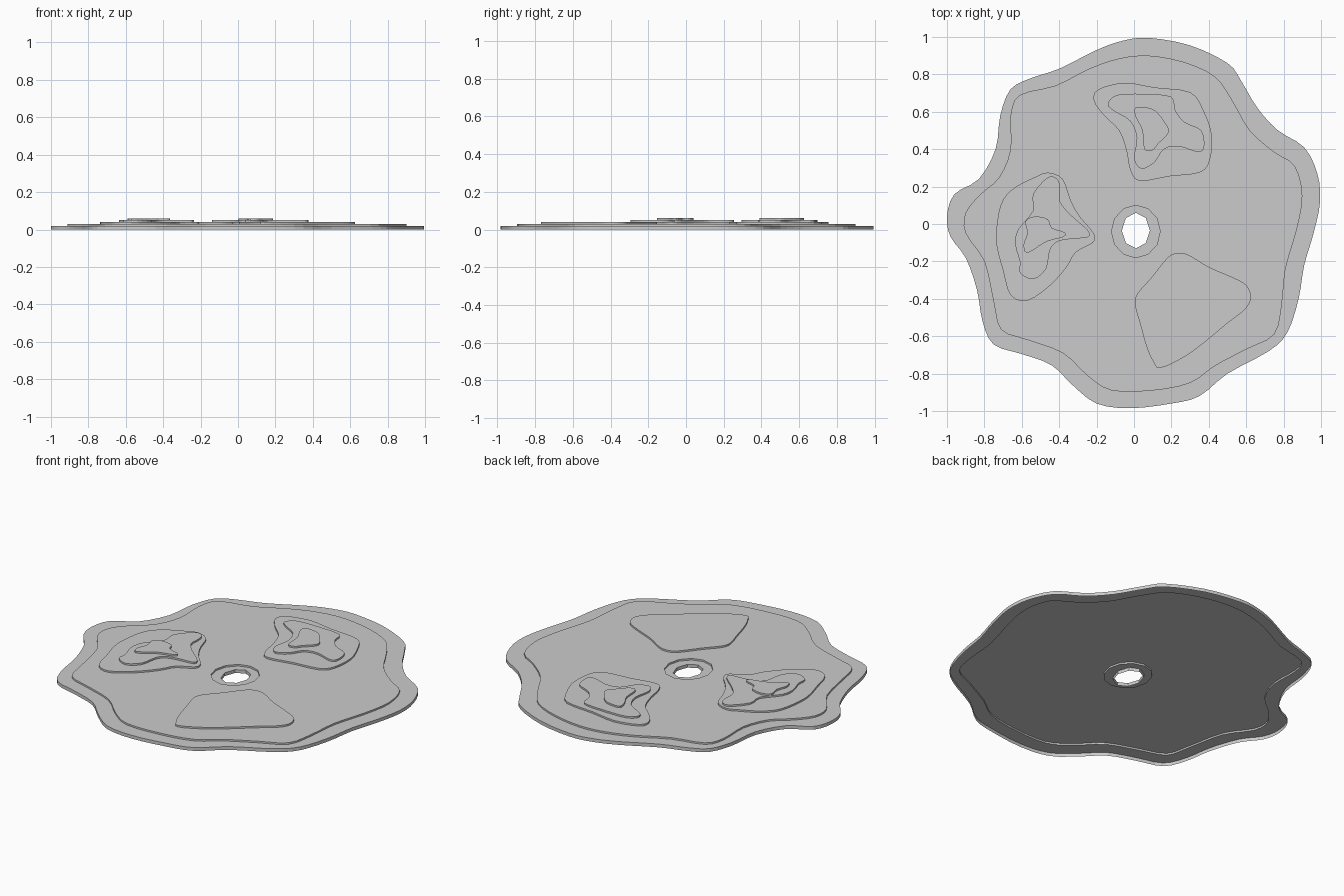
import bpy
import bmesh
import math
from mathutils import Vector

cube = bpy.data.objects.get("Cube")
if cube:
    bpy.data.objects.remove(cube, do_unlink=True)

# One plain grey for the whole terrain
grey = bpy.data.materials.new("stone_grey")
grey.use_nodes = True
grey.diffuse_color = (0.6, 0.6, 0.6, 1)
grey.node_tree.nodes["Principled BSDF"].inputs["Base Color"].default_value = grey.diffuse_color

STEP = 0.01  # height of one contour step; outlines are in hundredths


def smooth_outline(flat, cuts=3):
    """Closed smooth curve through control points given as x, y, x, y..."""
    pts = [Vector(p) * STEP for p in zip(flat[::2], flat[1::2])]
    n = len(pts)
    result = []
    for i in range(n):
        a, b, c, d = (pts[(i + k) % n] for k in (-1, 0, 1, 2))
        for s in range(cuts):
            t = s / cuts
            result.append(b + ((c - a) * t + (a * 2 - b * 5 + c * 4 - d) * t ** 2
                               + (b * 3 - a - c * 3 + d) * t ** 3) / 2)
    return result


def ellipse(x, y, rx, ry, sides):
    angles = [math.tau * i / sides + math.pi / 2 for i in range(sides)]
    return [Vector((x + rx * math.cos(a), y + ry * math.sin(a))) for a in angles]


def add_loop(bm, outline, level):
    verts = [bm.verts.new((p.x, p.y, level * STEP)) for p in outline]
    edges = [bm.edges.new((v, verts[i - 1])) for i, v in enumerate(verts)]
    return verts, edges


def add_wall(bm, outline, bottom, top):
    """Vertical wall along an outline; returns its bottom and top edges."""
    low, low_edges = add_loop(bm, outline, bottom)
    high, high_edges = add_loop(bm, outline, top)
    for i in range(len(low)):
        bm.faces.new((low[i - 1], low[i], high[i], high[i - 1]))
    return low_edges, high_edges


def add_flat(bm, *edge_loops):
    edges = [e for loop in edge_loops for e in loop]
    bmesh.ops.triangle_fill(bm, use_beauty=True, use_dissolve=False,
                            edges=edges, normal=(0, 0, 1))


def finish(bm, name):
    bmesh.ops.recalc_face_normals(bm, faces=bm.faces)
    if sum(f.normal.z * f.calc_area() for f in bm.faces) < 0:
        bmesh.ops.reverse_faces(bm, faces=bm.faces)
    mesh = bpy.data.meshes.new(name)
    bm.to_mesh(mesh)
    bm.free()
    mesh.materials.append(grey)
    bpy.context.collection.objects.link(bpy.data.objects.new(name, mesh))


def slab(name, outline, level):
    """Contour plate one step high, standing on the given level."""
    bm = bmesh.new()
    _, top = add_wall(bm, smooth_outline(outline), level, level + 1)
    add_flat(bm, top)
    finish(bm, name)


# Ground: hollow stepped sheet with a sunken ring around the centre hole
shore = [8, 99.5, 30, 95.5, 50, 86, 57, 77, 66, 62, 77, 50, 91, 41, 98, 27, 99.5, 12, 96, -5,
         91, -22, 88, -40, 82, -58, 72, -68, 50, -80, 35, -92, 20, -96, -2, -98.5, -20, -96,
         -33, -86, -44, -75.5, -60, -69.5, -75, -64.5, -81, -52, -84, -35, -90, -18, -98, -7,
         -100, 4, -96, 16, -83, 24, -74, 40, -71.5, 58, -66, 72, -55, 78, -40, 83, -20, 93,
         -6, 98]
plain = [8, 90, 27, 86.5, 43, 79, 52, 67, 62, 50, 75, 38.5, 86, 31, 90, 15, 87, -3, 81, -24,
         79, -43, 75, -59, 60, -67, 43, -76, 30, -85, 10, -89, -12, -89, -25, -81, -38, -69,
         -57, -62, -71, -56.5, -75, -42, -80, -20, -90, -5, -90, 6, -82, 16, -72, 25,
         -66, 40, -66, 58, -61, 69, -42, 74, -24, 83, -8, 88.5]
ground = bmesh.new()
_, shore_top = add_wall(ground, smooth_outline(shore), 0, 2)
plain_low, plain_top = add_wall(ground, smooth_outline(plain), 2, 3)
ring_low, ring_top = add_wall(ground, ellipse(0.01, -0.04, 0.13, 0.14, 12), 2, 3)
_, hole_top = add_wall(ground, ellipse(0.01, -0.035, 0.075, 0.095, 8), 0, 2)
add_flat(ground, shore_top, plain_low)
add_flat(ground, plain_top, ring_top)
add_flat(ground, ring_low, hole_top)
finish(ground, "ground")

# Back hill, three steps
slab("back_hill_base", [-21.5, 66, -19, 72, -5, 75.5, 11, 73, 30, 70.5, 37, 61, 41.5, 48,
                        40.5, 34, 35, 27.5, 19, 25.5, 3, 23, -2, 29, -4, 39, -8, 50, -16, 58], 3)
slab("back_hill_middle", [-14, 64, -9, 69, 6, 69.5, 20, 68, 22, 61, 27, 54.5, 36, 50, 37.5, 41,
                          34, 38.5, 24, 41.5, 16, 40, 11, 33, 4, 29.5, 0, 35, 1.5, 46,
                          -2, 55, -10, 60], 4)
slab("back_hill_top", [0.5, 62, 5, 62.5, 11.5, 60.5, 18, 52, 18, 48, 13, 43, 10, 39.5,
                       5.5, 40, 4.5, 50, 1, 57], 5)

# Right hill, three steps
slab("right_hill_base", [-46, 27.5, -38, 24, -34, 13, -29, 4, -21.5, -5, -22, -10, -31, -15,
                         -36, -23, -45, -33, -57, -41, -66, -38, -70, -25, -73.5, -11,
                         -73, 2, -70, 13, -63, 20, -53, 25], 3)
slab("right_hill_middle", [-46, 25, -41, 24, -39.5, 19, -39.5, 12, -34, 5, -25, -3, -24.5, -7,
                           -34, -8, -41, -9.5, -45, -14, -47, -24, -54, -29.5, -61, -26,
                           -61, -20, -63.5, -11, -62, -3, -54, 7, -54, 16], 4)
slab("right_hill_top", [-58, 1.5, -53, 4, -46, 2.5, -44, -2, -37, -4.5, -38, -7, -47, -9.5,
                        -57, -15.5, -59, -11, -57, -5], 5)

# Front plateau, one step
slab("front_plateau", [26, -15.5, 31, -17.5, 40, -23, 56, -30, 61, -34, 62.5, -40, 59, -46,
                       50, -53, 38, -63, 27, -71, 14, -77, 10, -73, 6.5, -65, 3.5, -54,
                       0.5, -43, 2, -37, 9, -29, 17, -19, 21, -16], 3)
